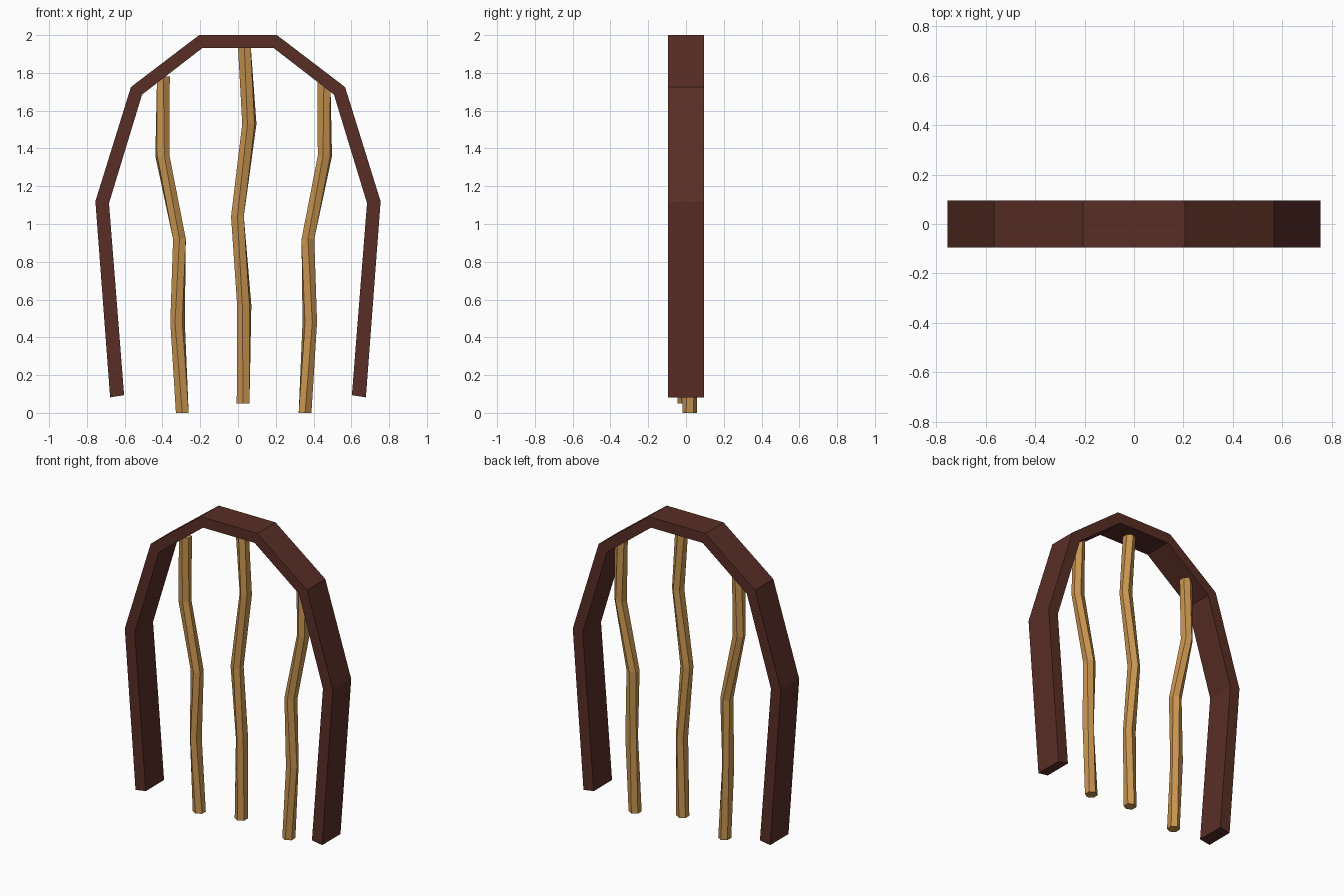
import bpy, bmesh, math

if "Cube" in bpy.data.objects:
    bpy.data.objects.remove(bpy.data.objects["Cube"])


def material(name, color):
    m = bpy.data.materials.new(name)
    m.diffuse_color = color
    m.use_nodes = True
    m.node_tree.nodes["Principled BSDF"].inputs["Base Color"].default_value = m.diffuse_color
    return m


def make_object(name, bm, mat):
    bmesh.ops.recalc_face_normals(bm, faces=bm.faces)
    me = bpy.data.meshes.new(name)
    bm.to_mesh(me)
    bm.free()
    me.materials.append(mat)
    ob = bpy.data.objects.new(name, me)
    bpy.context.collection.objects.link(ob)
    return ob


def skin(name, rings, mat):
    """Bridge successive rings of points and cap both ends."""
    bm = bmesh.new()
    loops = [[bm.verts.new(p) for p in ring] for ring in rings]
    n = len(loops[0])
    for a, b in zip(loops, loops[1:]):
        for i in range(n):
            j = (i + 1) % n
            bm.faces.new((a[i], a[j], b[j], b[i]))
    bm.faces.new(loops[0])
    bm.faces.new(loops[-1])
    return make_object(name, bm, mat)


dark_wood = material("dark_wood", (0.10, 0.027, 0.019, 1))
light_wood = material("light_wood", (0.58, 0.30, 0.08, 1))

# Arched frame: right half as (outer x, outer z, inner x, inner z), mirrored
half = [(0.677, 0.082, 0.603, 0.094), (0.755, 1.12, 0.683, 1.11),
        (0.567, 1.725, 0.508, 1.685), (0.206, 2.0, 0.187, 1.933)]
path = half + [(-a, b, -c, d) for a, b, c, d in reversed(half)]
D = 0.095
skin("arch_frame", [[(ox, -D, oz), (ox, D, oz), (ix, D, iz), (ix, -D, iz)]
                    for ox, oz, ix, iz in path], dark_wood)


# Crooked hexagonal poles
def pole(name, y, points, twists):
    rings = []
    for (x, z), t in zip(points, twists):
        rings.append([(x + 0.039 * math.cos(math.radians(60 * i + t)),
                       y + 0.039 * math.sin(math.radians(60 * i + t)), z)
                      for i in range(6)])
    skin(name, rings, light_wood)


side = [(-0.325, 0), (-0.35, 0.48), (-0.34, 0.92), (-0.43, 1.36), (-0.425, 1.78)]
twists = [30, 10, 30, 45, 30]
pole("left_pole", 0.02, [(x + 0.03, z) for x, z in side], twists)
pole("right_pole", 0.02, [(0.03 - x, z) for x, z in side], [-t for t in twists])
pole("middle_pole", -0.005,
     [(0.027, 0.05), (0.033, 0.57), (-0.003, 1.04), (0.06, 1.53), (0.033, 1.95)],
     [30, 15, 30, 15, 30])
